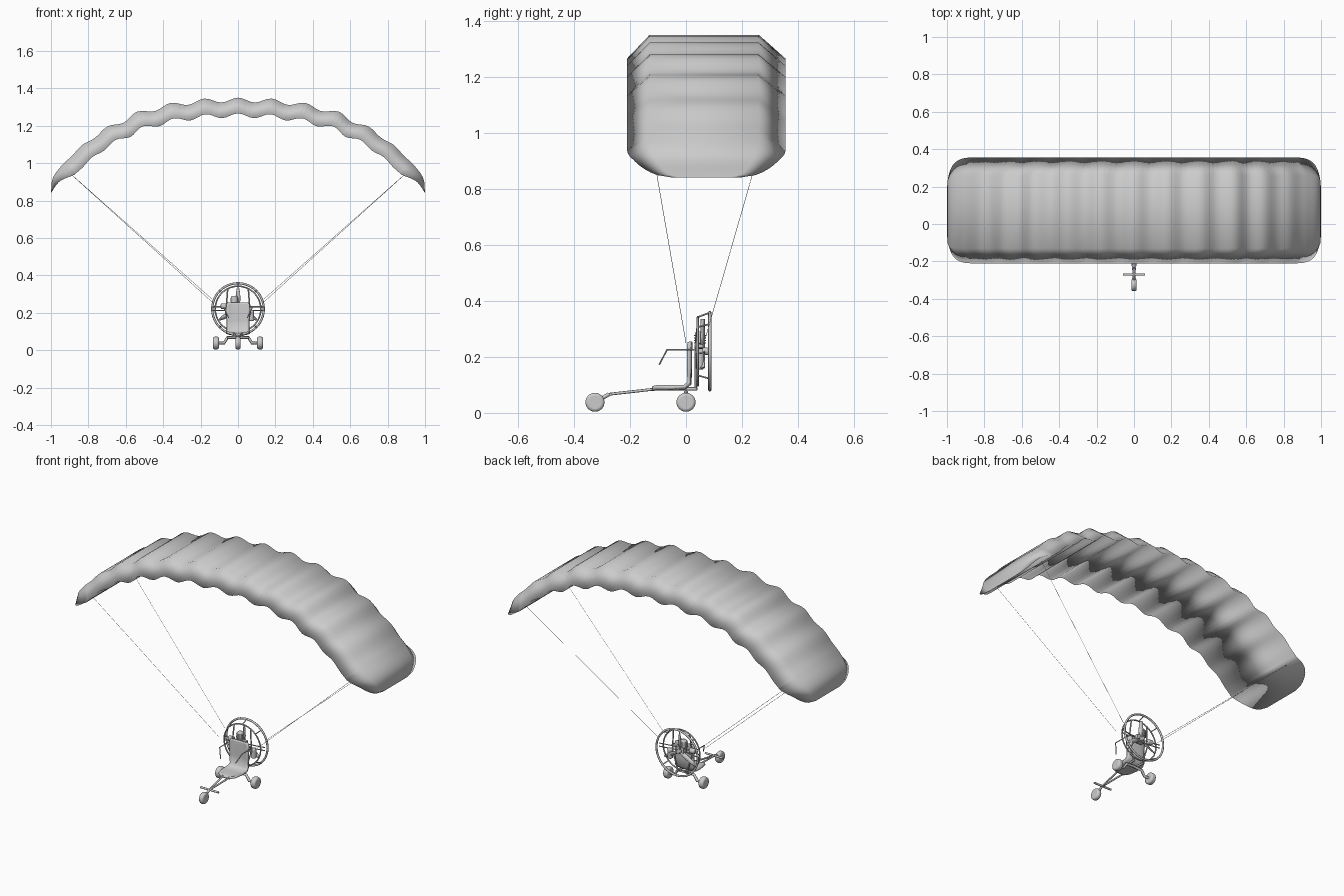
import bpy, bmesh, math
from mathutils import Vector

if "Cube" in bpy.data.objects:
    bpy.data.objects.remove(bpy.data.objects["Cube"])

PI = math.pi


def smooth(ob, name, angle=50):
    ob.name = name
    bpy.ops.object.select_all(action='DESELECT')
    ob.select_set(True)
    bpy.context.view_layer.objects.active = ob
    bpy.ops.object.shade_smooth_by_angle(angle=math.radians(angle))
    return ob


def mesh_obj(name, verts, faces, angle=50):
    me = bpy.data.meshes.new(name)
    me.from_pydata(verts, [], faces)
    bm = bmesh.new()
    bm.from_mesh(me)
    bmesh.ops.recalc_face_normals(bm, faces=bm.faces)
    bm.to_mesh(me)
    bm.free()
    ob = bpy.data.objects.new(name, me)
    bpy.context.collection.objects.link(ob)
    return smooth(ob, name, angle)


def tube(name, pts, r, res=2):
    cu = bpy.data.curves.new(name, 'CURVE')
    cu.dimensions = '3D'
    cu.bevel_depth = r
    cu.bevel_resolution = res
    cu.use_fill_caps = True
    sp = cu.splines.new('POLY')
    sp.points.add(len(pts) - 1)
    for p, c in zip(sp.points, pts):
        p.co = (*c, 1)
    ob = bpy.data.objects.new(name, cu)
    bpy.context.collection.objects.link(ob)
    return ob


def cylinder(name, loc, r, depth, rot=(0, 0, 0), bevel=0.0):
    bpy.ops.mesh.primitive_cylinder_add(vertices=24, radius=r, depth=depth, location=loc, rotation=rot)
    ob = bpy.context.object
    if bevel:
        m = ob.modifiers.new('bevel', 'BEVEL')
        m.width, m.segments = bevel, 3
    return smooth(ob, name)


def ring(name, y, z, R, r):
    bpy.ops.mesh.primitive_torus_add(location=(0, y, z), rotation=(PI / 2, 0, 0), major_radius=R,
                                     minor_radius=r, major_segments=40, minor_segments=8)
    return smooth(bpy.context.object, name)


# canopy: closed scalloped wing with chamfered front and back, swept along an arch
crest = [(0, 1.35), (.18, 1.345), (.36, 1.322), (.54, 1.275), (.70, 1.195),
         (.835, 1.095), (.935, .995), (.99, .92), (1.0, .84)]
profile = [(-.2825, 1), (-.2025, 0), (.1875, 0), (.2825, 1)]


def arch(t):
    i = min(int(t), 7)
    f = t - i
    get = lambda k: Vector((-crest[-k][0], crest[-k][1])) if k < 0 else Vector(crest[k])
    p1, p2 = get(i), get(i + 1)
    p0 = get(i - 1)
    p3 = get(i + 2) if i < 7 else 2 * p2 - p1
    pos = .5 * (2 * p1 + (p2 - p0) * f + (2 * p0 - 5 * p1 + 4 * p2 - p3) * f * f
                + (3 * p1 - p0 - 3 * p2 + p3) * f ** 3)
    tan = (p2 - p0).lerp(p3 - p1, f).normalized()
    return pos, Vector((tan.y, -tan.x))


N, steps = 8, 8
verts, faces = [], []
for k in range(-N * steps, N * steps + 1):
    t = abs(k) / steps
    side = -1 if k < 0 else 1
    pos, inward = arch(t)
    wave = .025 * (1 - math.cos(2 * PI * t)) / 2 * (1 if t < 4 else .5 if t < 5 else .2 if t < 6 else 0)
    u = max(0, (t - 6) / 2)
    width = .42 + .58 * math.sqrt(max(0, 1 - u * u))
    for y, d in profile:
        q = pos + inward * (wave + .084 * d * (1 - u))
        verts.append((side * min(q.x, 1), .0725 + y * width, q.y))
P = len(profile)
for a in range(2 * N * steps):
    for b in range(P):
        i, j, c = a * P, (a + 1) * P, (b + 1) % P
        faces.append((i + b, i + c, j + c, j + b))
mesh_obj("canopy", verts, faces, 180)

# suspension lines
for s in (-1, 1):
    tube("front_line", [(s * .92, -.124, .965), (s * .13, 0, .25)], .0009, 0)
    tube("back_line", [(s * .92, .27, .965), (s * .135, .07, .27)], .0009, 0)

# wheels, axle and nose fork
for s in (-1, 1):
    cylinder("rear_wheel", (s * .118, 0, .038), .034, .032, (0, PI / 2, 0), .01)
    tube("axle_leg", [(s * .13, 0, .038), (s * .075, 0, .038), (s * .055, 0, .068), (0, 0, .072)], .008)
    tube("fork", [(0, -.28, .066), (s * .02, -.12, .084)], .005)
    tube("base_rail", [(s * .02, -.12, .086), (s * .03, .04, .086)], .006)
cylinder("nose_wheel", (0, -.325, .038), .034, .028, (0, PI / 2, 0), .01)
tube("nose_strut", [(0, -.325, .037), (0, -.275, .067)], .007)
tube("foot_bar", [(-.06, -.27, .066), (.06, -.27, .066)], .006)

# bucket seat: strip swept from the pan to the backrest
path = [(-.12, .083, .035), (-.105, .087, .055), (-.05, .086, .063), (-.005, .088, .063), (.014, .105, .06),
        (.016, .16, .06), (.016, .22, .064), (.017, .245, .062), (.018, .254, .054)]
verts, faces = [], []
cols = 9
for y, z, w in path:
    back = min(1, max(0, (z - .09) / .03))
    for c in range(cols):
        f = 2 * c / (cols - 1) - 1
        lift = .007 * f ** 4
        verts.append((w * f, y - lift * back, z + lift * (1 - back)))
for a in range(len(path) - 1):
    for b in range(cols - 1):
        i = a * cols + b
        faces.append((i, i + 1, i + cols + 1, i + cols))
seat = mesh_obj("seat", verts, faces, 60)
m = seat.modifiers.new('thickness', 'SOLIDIFY')
m.thickness, m.offset = .012, 0

# propeller cage
CZ = .22
ring("cage_back_ring", .085, CZ, .138, .006)
ring("cage_front_ring", .042, CZ, .122, .004)
for k in range(4):
    a = PI / 4 + k * PI / 2
    c, s = math.cos(a), math.sin(a)
    tube("cage_strut", [(.122 * c, .042, CZ + .122 * s), (.138 * c, .085, CZ + .138 * s)], .003)
tube("cage_top_strut", [(0, .042, CZ + .122), (0, .085, CZ + .138)], .003)
for s in (-1, 1):
    tube("cage_post", [(s * .03, .035, .086), (s * .065, .035, .2), (s * .055, .042, .327)], .004)
    for z in (.213, .232):
        tube("cage_side_bar", [(s * .02, .04, z), (s * .137, .06, z)], .003)
    # control arms
    tube("control_arm", [(s * .075, .03, .225), (s * .075, -.068, .225), (s * .05, -.095, .173)], .003)

# engine with cooling fins, muffler
bpy.ops.mesh.primitive_cube_add(size=1, location=(0, .045, .225))
bpy.context.object.scale = (.05, .03, .04)
bpy.context.object.name = "engine_block"
for k in range(4):
    cylinder("cooling_fin", (-.02, .05, .25 + k * .009), .022, .004)
cylinder("cylinder_head", (-.02, .05, .268), .018, .045, (0, 0, 0), .008)
cylinder("muffler", (.07, .05, .185), .015, .06, (0, 0, 0), .007)
cylinder("air_filter", (-.075, .045, .235), .015, .035, (0, PI / 2, 0), .006)

# propeller
cylinder("propeller_hub", (0, .065, CZ), .013, .03, (PI / 2, 0, 0), .004)
for k in range(3):
    a = PI / 2 + k * 2 * PI / 3
    c, s = math.cos(a), math.sin(a)
    vs = []
    for r, w in ((.01, .006), (.05, .012), (.09, .01), (.115, .004)):
        for e in (-1, 1):
            vs.append((c * r - s * w * e, .06 + .006 * e, CZ + s * r + c * w * e))
    blade = mesh_obj("propeller_blade", vs, [(i, i + 1, i + 3, i + 2) for i in (0, 2, 4)])
    m = blade.modifiers.new('thickness', 'SOLIDIFY')
    m.thickness, m.offset = .004, 0
